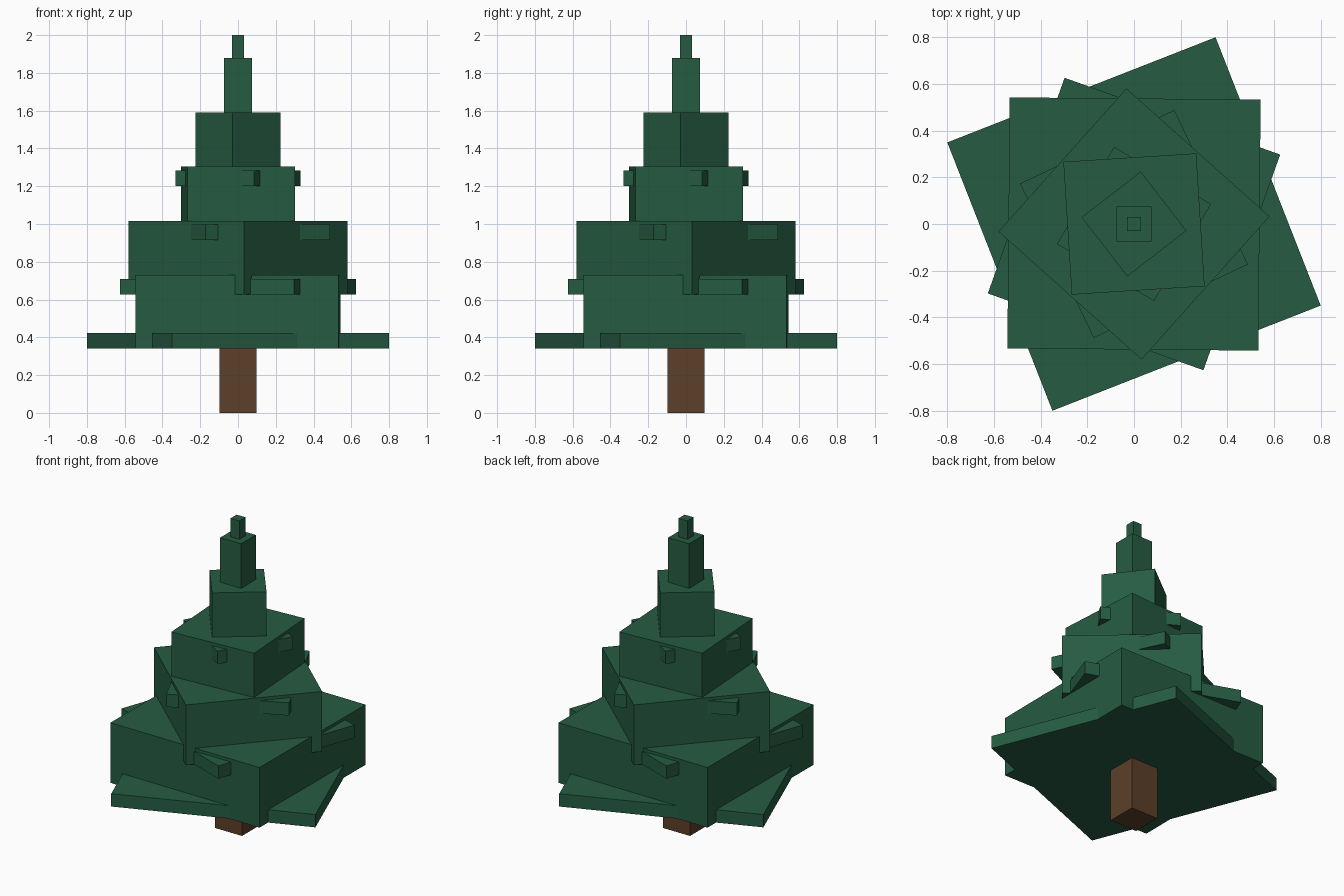
import bpy
from math import radians

cube = bpy.data.objects.get("Cube")
if cube:
    bpy.data.objects.remove(cube, do_unlink=True)


def make_material(name, rgb):
    mat = bpy.data.materials.new(name)
    mat.use_nodes = True
    color = (*rgb, 1.0)
    mat.diffuse_color = color
    mat.node_tree.nodes["Principled BSDF"].inputs["Base Color"].default_value = color
    return mat


def block(name, half, bottom, top, turn, mat):
    """Square block standing between two heights, turned about z (degrees)."""
    bpy.ops.mesh.primitive_cube_add(size=1, location=(0, 0, (bottom + top) / 2),
                                    rotation=(0, 0, radians(turn)))
    obj = bpy.context.object
    obj.name = name
    obj.scale = (2 * half, 2 * half, top - bottom)
    obj.data.materials.append(mat)
    return obj


green = make_material("needle green", (0.019, 0.107, 0.055))
brown = make_material("bark brown", (0.107, 0.050, 0.021))

# Trunk
block("trunk", 0.097, 0.0, 0.36, 0, brown)

# Each level: a thick foliage tier with a thin branch slab poking out of its base
# or out of the top of the tier below: (tier half, tier turn, slab half, slab turn)
levels = [
    (0.5375, -0.5, 0.617, 21.4),
    (0.411, 48.2, 0.490, -19.6),
    (0.285, 3.6, 0.366, 25.5),
    (0.160, 37.7, 0.241, -30.5),
]
for i, (half, turn, slab_half, slab_turn) in enumerate(levels):
    base = 0.34 + 0.287 * i
    block(f"foliage_tier_{i + 1}", half, base, base + 0.39, turn, green)
    block(f"branch_slab_{i + 1}", slab_half, base, base + 0.083, slab_turn, green)

# Narrow crown and tip
block("crown", 0.075, 1.49, 1.88, 0, green)
block("tip", 0.031, 1.78, 2.0, 0, green)
